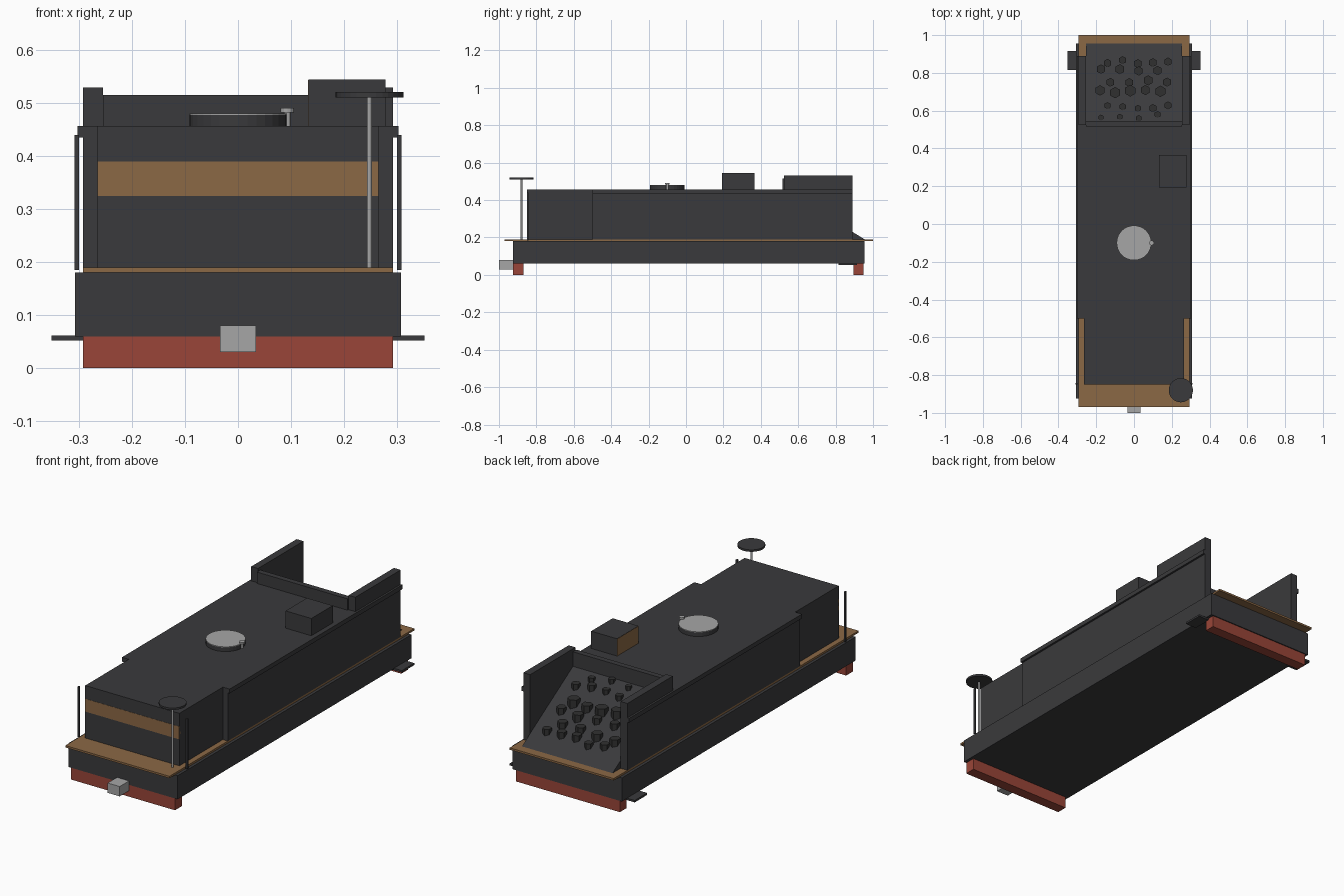
import bpy, bmesh, random
from mathutils import Vector

random.seed(4)
cube = bpy.data.objects.get("Cube")
if cube:
    bpy.data.objects.remove(cube, do_unlink=True)


def material(name, r, g, b):
    mat = bpy.data.materials.new(name)
    mat.use_nodes = True
    mat.diffuse_color = (r, g, b, 1)
    mat.node_tree.nodes["Principled BSDF"].inputs["Base Color"].default_value = (r, g, b, 1)
    return mat


black = material("black_paint", .042, .042, .045)
coal_black = material("coal_black", .03, .03, .03)
wood = material("wood", .26, .14, .06)
red = material("red_paint", .32, .06, .04)
steel = material("steel", .38, .38, .38)


def finish(name, bm, mat):
    bmesh.ops.recalc_face_normals(bm, faces=bm.faces)
    mesh = bpy.data.meshes.new(name)
    bm.to_mesh(mesh)
    bm.free()
    mesh.materials.append(mat)
    obj = bpy.data.objects.new(name, mesh)
    bpy.context.scene.collection.objects.link(obj)
    return obj


def box(name, mat, xs, ys, zs):
    bm = bmesh.new()
    bmesh.ops.create_cube(bm, size=1)
    for v in bm.verts:
        v.co = [lo + (c + .5) * (hi - lo) for c, (lo, hi) in zip(v.co, (xs, ys, zs))]
    return finish(name, bm, mat)


def centred(name, mat, half, ys, zs):
    return box(name, mat, (-half, half), ys, zs)


def pair(name, mat, xs, ys, zs):
    box("left_" + name, mat, xs, ys, zs)
    box("right_" + name, mat, (-xs[1], -xs[0]), ys, zs)


def cylinder(name, mat, x, y, zs, radius, sides=32):
    bm = bmesh.new()
    bmesh.ops.create_cone(bm, cap_ends=True, segments=sides, radius1=radius,
                          radius2=radius, depth=zs[1] - zs[0])
    bmesh.ops.translate(bm, verts=bm.verts, vec=(x, y, sum(zs) / 2))
    return finish(name, bm, mat)


# Underframe and footplate
centred("chassis", black, .308, (-.925, .955), (.06, .18))
centred("footplate", wood, .293, (-.97, 1), (.18, .19))
centred("front_buffer_beam", red, .293, (-.925, -.87), (0, .06))
centred("rear_buffer_beam", red, .293, (.895, .95), (0, .06))
centred("coupling", steel, .034, (-1, -.925), (.03, .08))
pair("step", black, (.29, .352), (.815, .915), (.052, .062))

# Tank body with its narrower front end
centred("tank", black, .293, (-.5, .53), (.19, .457))
centred("tank_front", black, .265, (-.85, -.5), (.19, .457))
centred("front_panel", wood, .265, (-.851, -.84), (.325, .39))
pair("top_trim", black, (.28, .303), (-.5, .89), (.435, .457))
pair("handrail", black, (.3, .309), (-.851, -.841), (.185, .44))

# Bunker walls, front board and sloping floor
pair("bunker_wall", black, (.255, .293), (.525, .89), (.19, .53))
centred("bunker_board", black, .255, (.517, .545), (.44, .515))
SLOPE_TOP, SLOPE_END = Vector((.53, .45)), Vector((.955, .19))
bm = bmesh.new()
ends = [(.53, .19), SLOPE_TOP, SLOPE_END]
face = bm.faces.new([bm.verts.new((-.255, y, z)) for y, z in ends])
side = bmesh.ops.extrude_face_region(bm, geom=[face])["geom"]
bmesh.ops.translate(bm, verts=[v for v in side if isinstance(v, bmesh.types.BMVert)],
                    vec=(.51, 0, 0))
finish("bunker_floor", bm, black)


# Coal lumps in staggered rows on the slope
def lump(x, y, radius):
    t = (y - SLOPE_TOP.x) / (SLOPE_END.x - SLOPE_TOP.x)
    z = SLOPE_TOP.lerp(SLOPE_END, t).y
    cylinder("coal_lump", coal_black, x, y, (z - radius, z + radius * .9), radius, 6)


rows = [(.57, 4, .017), (.62, 5, .02), (.7, 5, .029),
        (.75, 4, .025), (.81, 4, .025), (.86, 5, .023)]
for i, (y, count, radius) in enumerate(rows):
    for k in range(count):
        x = -.2 + .4 * (k + .25 + .5 * (i % 2)) / count
        lump(x, y + random.uniform(-.012, .012), radius * random.uniform(.9, 1.1))

# Toolbox with a wooden side
box("toolbox", black, (.133, .278), (.193, .365), (.45, .545))
box("toolbox_door", wood, (.132, .135), (.194, .364), (.457, .544))

# Water filler hatch
cylinder("filler_drum", black, 0, -.1, (.45, .478), .092)
cylinder("filler_lid", steel, 0, -.1, (.478, .481), .092)
cylinder("latch_stem", steel, .093, -.1, (.457, .485), .006, 12)
cylinder("latch_knob", steel, .093, -.1, (.482, .491), .013, 12)

# Hand brake
cylinder("brake_column", steel, .248, -.88, (.19, .515), .005, 12)
cylinder("brake_wheel", black, .248, -.88, (.511, .521), .064)
